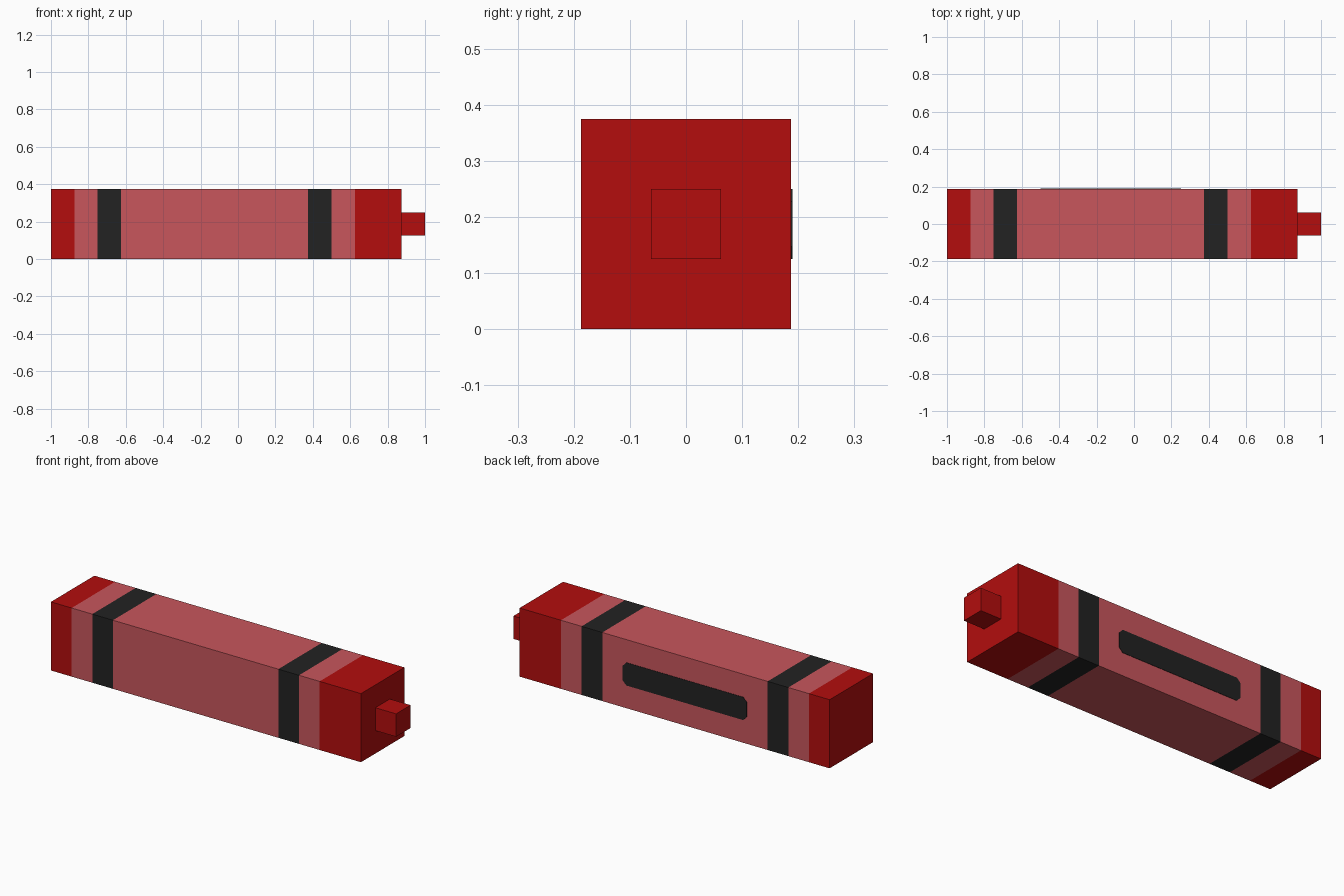
import bpy, bmesh
from mathutils import Matrix, Vector

if "Cube" in bpy.data.objects:
    bpy.data.objects.remove(bpy.data.objects["Cube"])


def material(name, rgb):
    m = bpy.data.materials.new(name)
    m.diffuse_color = (*rgb, 1)
    m.use_nodes = True
    m.node_tree.nodes["Principled BSDF"].inputs["Base Color"].default_value = m.diffuse_color
    return m


RED = material("wax red", (0.451, 0.0042, 0.0042))
PINK = material("wrapper pink", (0.578, 0.093, 0.107))
BLACK = material("stripe black", (0.016, 0.016, 0.016))


def finish(name, bm, mats):
    bmesh.ops.recalc_face_normals(bm, faces=bm.faces)
    mesh = bpy.data.meshes.new(name)
    bm.to_mesh(mesh)
    bm.free()
    for m in mats:
        mesh.materials.append(m)
    ob = bpy.data.objects.new(name, mesh)
    bpy.context.collection.objects.link(ob)
    return ob


def box(x0, x1, half, zc):
    bm = bmesh.new()
    bmesh.ops.create_cube(bm, size=1, matrix=Matrix.Translation(((x0 + x1) / 2, 0, zc))
                          @ Matrix.Diagonal((x1 - x0, 2 * half, 2 * half, 1)))
    return bm


H = 0.1875  # half width of the square stick

# Stick: one box sliced into coloured bands along x
cuts = [-0.875, -0.75, -0.625, 0.375, 0.5, 0.625]
band_colour = [0, 1, 2, 1, 2, 1, 0]
body = box(-1, 0.875, H, H)
for x in cuts:
    bmesh.ops.bisect_plane(body, geom=body.verts[:] + body.edges[:] + body.faces[:],
                           plane_co=(x, 0, 0), plane_no=(1, 0, 0))
for f in body.faces:
    f.material_index = band_colour[sum(f.calc_center_median().x > x for x in cuts)]
finish("crayon_stick", body, [RED, PINK, BLACK])

# Small square drawing tip
finish("crayon_tip", box(0.875, 1, 0.0625, H), [RED])

# Thin label plate with clipped corners on the back
cx, hx, hz, c = -0.125, 0.375, 0.0625, 0.022
corners = []
for sx, sz in ((1, 1), (-1, 1), (-1, -1), (1, -1)):
    pair = [(sx * hx, sz * (hz - c)), (sx * (hx - c), sz * hz)]
    corners += pair if sx * sz > 0 else pair[::-1]
label = bmesh.new()
face = label.faces.new([label.verts.new((cx + x, H - 0.002, H + z)) for x, z in corners])
ext = bmesh.ops.extrude_face_region(label, geom=[face], use_keep_orig=True)
bmesh.ops.translate(label, vec=Vector((0, 0.004, 0)),
                    verts=[g for g in ext["geom"] if isinstance(g, bmesh.types.BMVert)])
finish("back_label", label, [BLACK])
